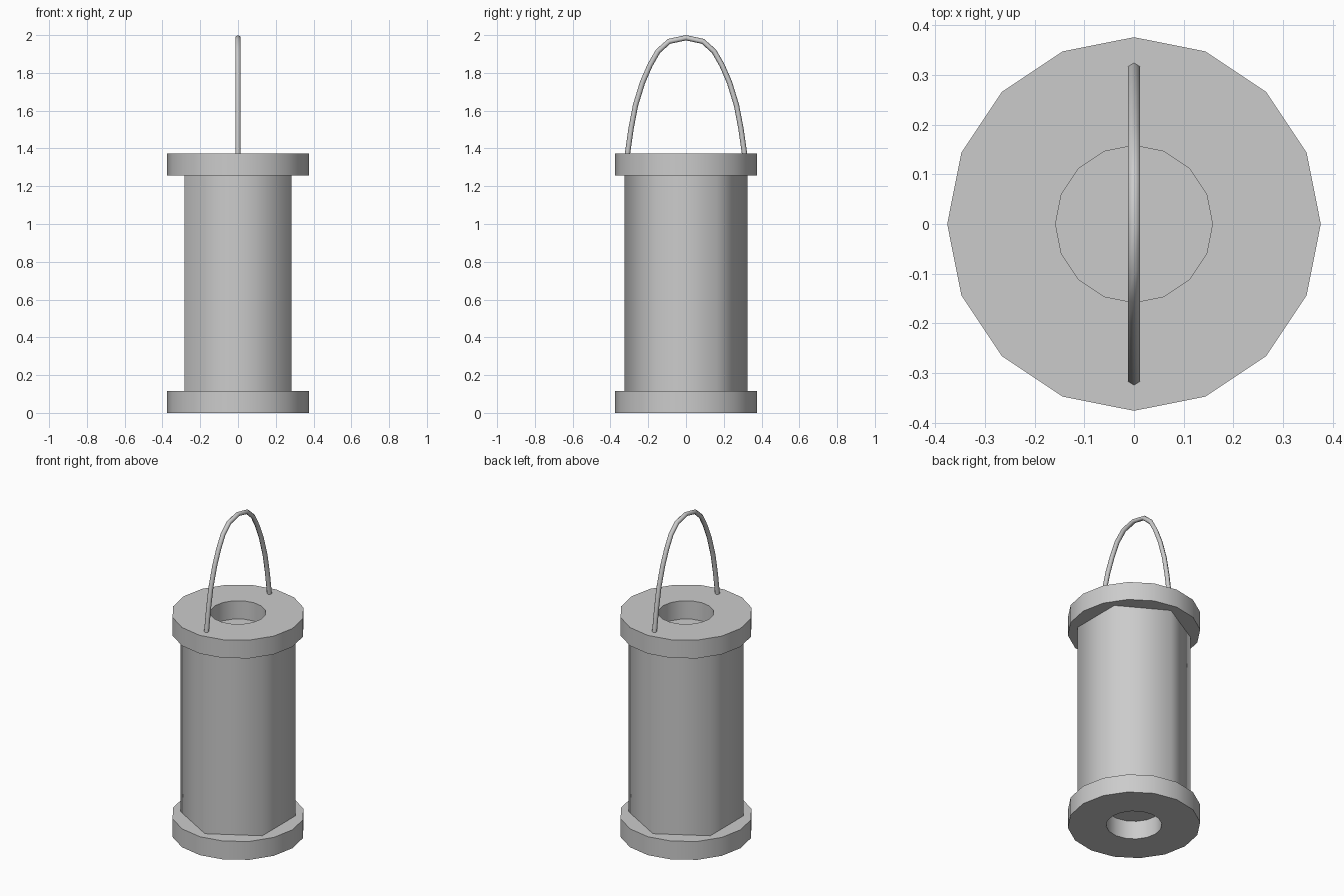
import bpy, bmesh, math
from mathutils import Vector

if "Cube" in bpy.data.objects:
    bpy.data.objects.remove(bpy.data.objects["Cube"])

grey = bpy.data.materials.new("plain_grey")
grey.use_nodes = True
COLOUR = (0.6, 0.6, 0.6, 1)
grey.diffuse_color = COLOUR
grey.node_tree.nodes["Principled BSDF"].inputs["Base Color"].default_value = COLOUR


def skin(bm, loops, closed):
    """Join neighbouring vertex loops with quads."""
    pairs = list(zip(loops, loops[1:]))
    if closed:
        pairs.append((loops[-1], loops[0]))
    for a, b in pairs:
        n = len(a)
        for i in range(n):
            j = (i + 1) % n
            bm.faces.new((a[i], a[j], b[j], b[i]))


def finish(bm, name, angle):
    bmesh.ops.recalc_face_normals(bm, faces=bm.faces)
    mesh = bpy.data.meshes.new(name)
    bm.to_mesh(mesh)
    bm.free()
    mesh.materials.append(grey)
    ob = bpy.data.objects.new(name, mesh)
    bpy.context.collection.objects.link(ob)
    bpy.ops.object.select_all(action="DESELECT")
    ob.select_set(True)
    bpy.context.view_layer.objects.active = ob
    bpy.ops.object.shade_smooth_by_angle(angle=math.radians(angle))


def circle(bm, radius, z, sides, turn=0):
    angles = [turn + math.tau * i / sides for i in range(sides)]
    return [bm.verts.new((radius * math.cos(a), radius * math.sin(a), z)) for a in angles]


# End flanges: flat rings with a central hole
def flange(name, z0, z1):
    bm = bmesh.new()
    profile = [(0.158, z0), (0.376, z0), (0.376, z1), (0.158, z1)]
    skin(bm, [circle(bm, r, z, 16) for r, z in profile], True)
    finish(bm, name, 40)


flange("bottom_flange", 0, 0.115)
flange("top_flange", 1.258, 1.372)

# Six-sided body, shaded round, closed at both ends
bm = bmesh.new()
ends = [circle(bm, 0.326, z, 6, math.pi / 2) for z in (0.115, 1.258)]
skin(bm, ends, False)
for end in ends:
    bm.faces.new(end)
finish(bm, "body", 70)

# Thin arched handle, swept along half an outline and its mirror
half = [(0.318, 1.28), (0.31, 1.372), (0.29, 1.51), (0.267, 1.63), (0.23, 1.75),
        (0.191, 1.84), (0.148, 1.915), (0.089, 1.967)]
path = [Vector((0, -y, z)) for y, z in half] + [Vector((0, 0, 1.986))]
path += [Vector((0, y, z)) for y, z in reversed(half)]
side = Vector((1, 0, 0))
bm = bmesh.new()
rings = []
for i, p in enumerate(path):
    along = (path[min(i + 1, len(path) - 1)] - path[max(i - 1, 0)]).normalized()
    out = side.cross(along)
    rings.append([bm.verts.new(p + 0.014 * (out * math.cos(a) + side * math.sin(a)))
                  for a in (math.tau * k / 6 for k in range(6))])
skin(bm, rings, False)
bm.faces.new(rings[0])
bm.faces.new(rings[-1])
finish(bm, "handle", 70)
